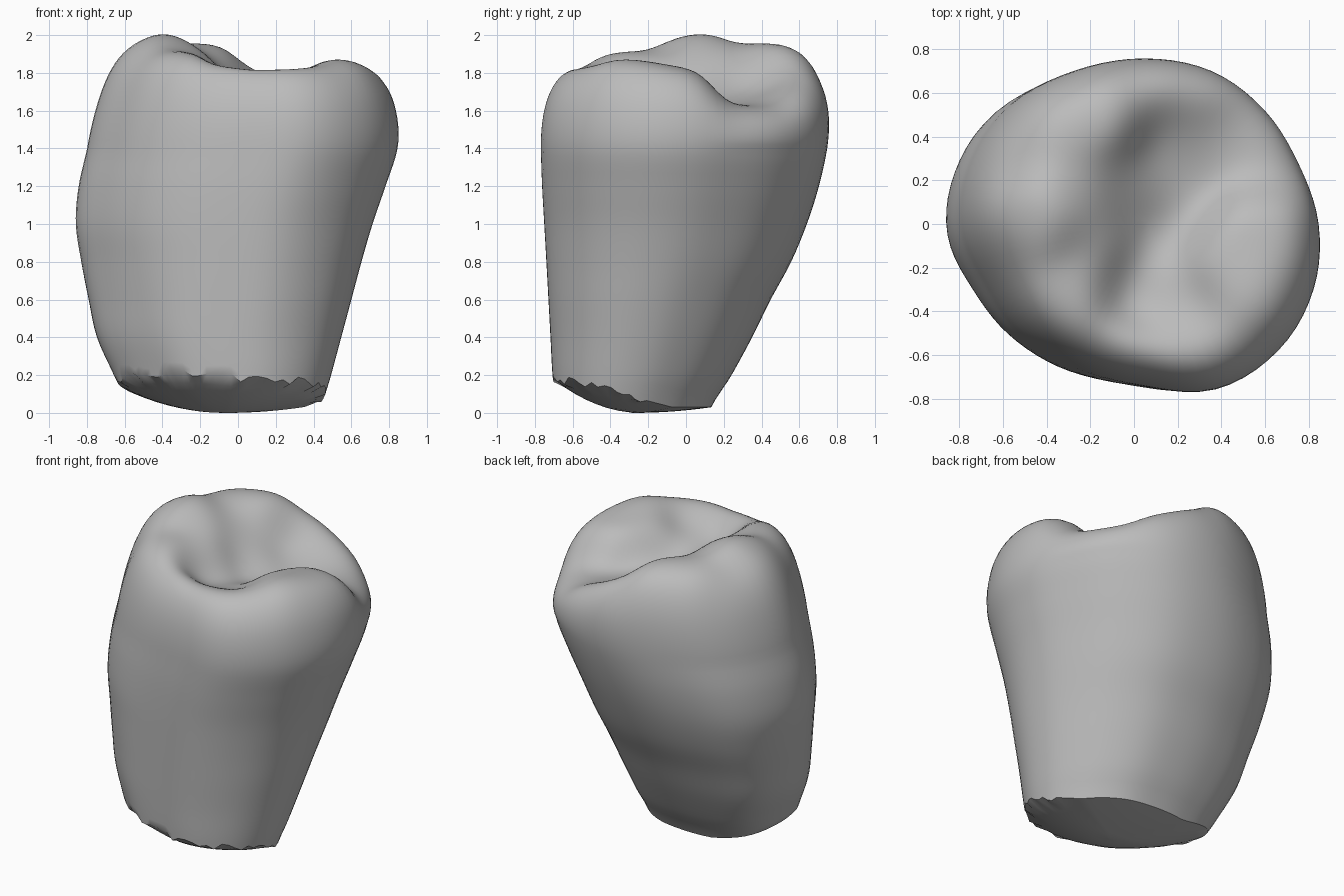
import bpy
import math
import random

random.seed(4)
SIDES, WALL_STEPS, CAP_STEPS, BASE_STEPS = 80, 30, 36, 8
CROWN_Z = 1.4
STEP = .2

cube = bpy.data.objects.get("Cube")
if cube:
    bpy.data.objects.remove(cube, do_unlink=True)

# Rounded outlines: relative radius at equal steps around the tooth, from +x
TOP_OUTLINE = [.98, .94, .96, .99, .99, .995, 1.025, 1.02,
               1, .93, .935, .935, .967, 1.07, 1.07, 1.03]
LOW_OUTLINE = [.99, .95, .96, .99, 1, 1.06, 1.15, 1.08,
               .99, .9, .86, .92, .967, 1.05, 1.07, 1.04]

# Extents at equal height steps: min x, max x, min y, max y
SECTIONS = [(-.56, .44, -.69, .12), (-.65, .495, -.71, .24), (-.74, .55, -.72, .35),
            (-.785, .605, -.73, .45), (-.825, .66, -.74, .56), (-.855, .72, -.75, .645),
            (-.84, .79, -.76, .71), (-.795, .855, -.765, .755), (-.755, .865, -.765, .78),
            (-.73, .85, -.755, .78)]

# Chewing surface: cusps, ridges, grooves and central hollow
CUSPS = [(-.37, .05, 2.06), (-.55, 0, 1.96), (-.35, .4, 1.97), (-.3, -.3, 1.93),
         (-.25, .6, 1.96), (-.6, .35, 1.9), (-.65, -.2, 1.9), (-.4, -.5, 1.92),
         (-.13, .48, 1.97), (-.2, .2, 1.93), (-.2, -.1, 1.88),
         (-.1, -.6, 1.87), (.2, -.62, 1.86), (.45, -.55, 1.86), (.55, -.3, 1.91),
         (.62, 0, 1.83), (.7, -.2, 1.86), (.42, -.16, 1.83), (.08, .65, 1.87),
         (.3, .62, 1.76)]
HOLLOWS = [(.22, -.37, 1.74), (.62, .3, 1.63), (.45, .45, 1.63), (.14, 0, 1.62),
           (.17, .4, 1.7), (.03, -.27, 1.68), (.27, .25, 1.61), (0, .15, 1.75)]


def spline(a, b, c, d, t):
    """Smooth curve from b to c."""
    return b + t / 2 * (c - a + t * (2 * a - 5 * b + 4 * c - d + t * (3 * (b - c) + d - a)))


def radius(table, angle):
    pos = angle / math.tau * len(table)
    i = int(pos)
    near = [table[(i + k) % len(table)] for k in (-1, 0, 1, 2)]
    return spline(*near, pos - i)


def section(height):
    last = len(SECTIONS) - 1
    pos = max(0, min(last, height / STEP))
    i = min(int(pos), last - 1)
    near = [SECTIONS[max(0, min(last, i + k))] for k in (-1, 0, 1, 2)]
    return [spline(*column, pos - i) for column in zip(*near)]


def wall_point(angle, height, scale=1):
    low = max(0, 1 - height / CROWN_Z)
    r = scale * (low * radius(LOW_OUTLINE, angle) + (1 - low) * radius(TOP_OUTLINE, angle))
    x0, x1, y0, y1 = section(height)
    return ((x0 + x1) / 2 + r * math.cos(angle) * (x1 - x0) / 2,
            (y0 + y1) / 2 + r * math.sin(angle) * (y1 - y0) / 2)


def crown_height(x, y):
    total = weight = 0
    for px, py, pz in CUSPS + HOLLOWS:
        w = math.exp(-((x - px) ** 2 + (y - py) ** 2) / .031) + 1e-9
        total += w * pz
        weight += w
    return total / weight


angles = [math.tau * i / SIDES for i in range(SIDES)]

# Broken lower edge, higher at the front and the -x side, slightly chipped
base, edge = [], []
for a in angles:
    x, y = wall_point(a, .1)
    z = max(.03, .02 - .23 * y + .16 * max(0, -x))
    base.append(z)
    edge.append(z + (random.uniform(-.02, .03) if y < -.2 else 0))

rings = []
# Domed underside
for k in range(1, BASE_STEPS):
    s = k / BASE_STEPS
    rings.append([(*wall_point(a, z, s), z * s * s) for a, z in zip(angles, base)])
# Tapering wall
for k in range(WALL_STEPS):
    t = k / WALL_STEPS
    ring = []
    for a, z in zip(angles, edge):
        height = z + (CROWN_Z - z) * t
        ring.append((*wall_point(a, height), height))
    rings.append(ring)
# Rounded crown, carrying on the slope of the wall
for k in range(CAP_STEPS):
    s = math.cos(k / CAP_STEPS * math.pi / 2)
    lift = math.sqrt(1 - s ** 9)
    ring = []
    for a in angles:
        x, y = wall_point(a, CROWN_Z + 2 * STEP * lift, s)
        ring.append((x, y, CROWN_Z + (crown_height(x, y) - CROWN_Z) * lift))
    rings.append(ring)

# Join the rings into one closed skin
verts = [p for ring in rings for p in ring]
faces = []
for r in range(len(rings) - 1):
    for i in range(SIDES):
        j = (i + 1) % SIDES
        low, high = r * SIDES, (r + 1) * SIDES
        faces.append((low + i, low + j, high + j, high + i))
bottom, top = len(verts), len(verts) + 1
x, y = wall_point(0, 0, 0)
verts.append((x, y, 0))
x, y = wall_point(0, CROWN_Z + 2 * STEP, 0)
verts.append((x, y, crown_height(x, y)))
start = (len(rings) - 1) * SIDES
for i in range(SIDES):
    j = (i + 1) % SIDES
    faces.append((bottom, j, i))
    faces.append((top, start + i, start + j))

mesh = bpy.data.meshes.new("tooth_crown")
mesh.from_pydata(verts, [], faces)
tooth = bpy.data.objects.new("tooth_crown", mesh)
bpy.context.collection.objects.link(tooth)

# Plain grey
grey = bpy.data.materials.new("plain_grey")
grey.use_nodes = True
grey.diffuse_color = (.5, .5, .5, 1)
grey.node_tree.nodes["Principled BSDF"].inputs["Base Color"].default_value = (.5, .5, .5, 1)
mesh.materials.append(grey)

bpy.ops.object.select_all(action="DESELECT")
tooth.select_set(True)
bpy.context.view_layer.objects.active = tooth
bpy.ops.object.shade_smooth_by_angle(angle=math.radians(40))
